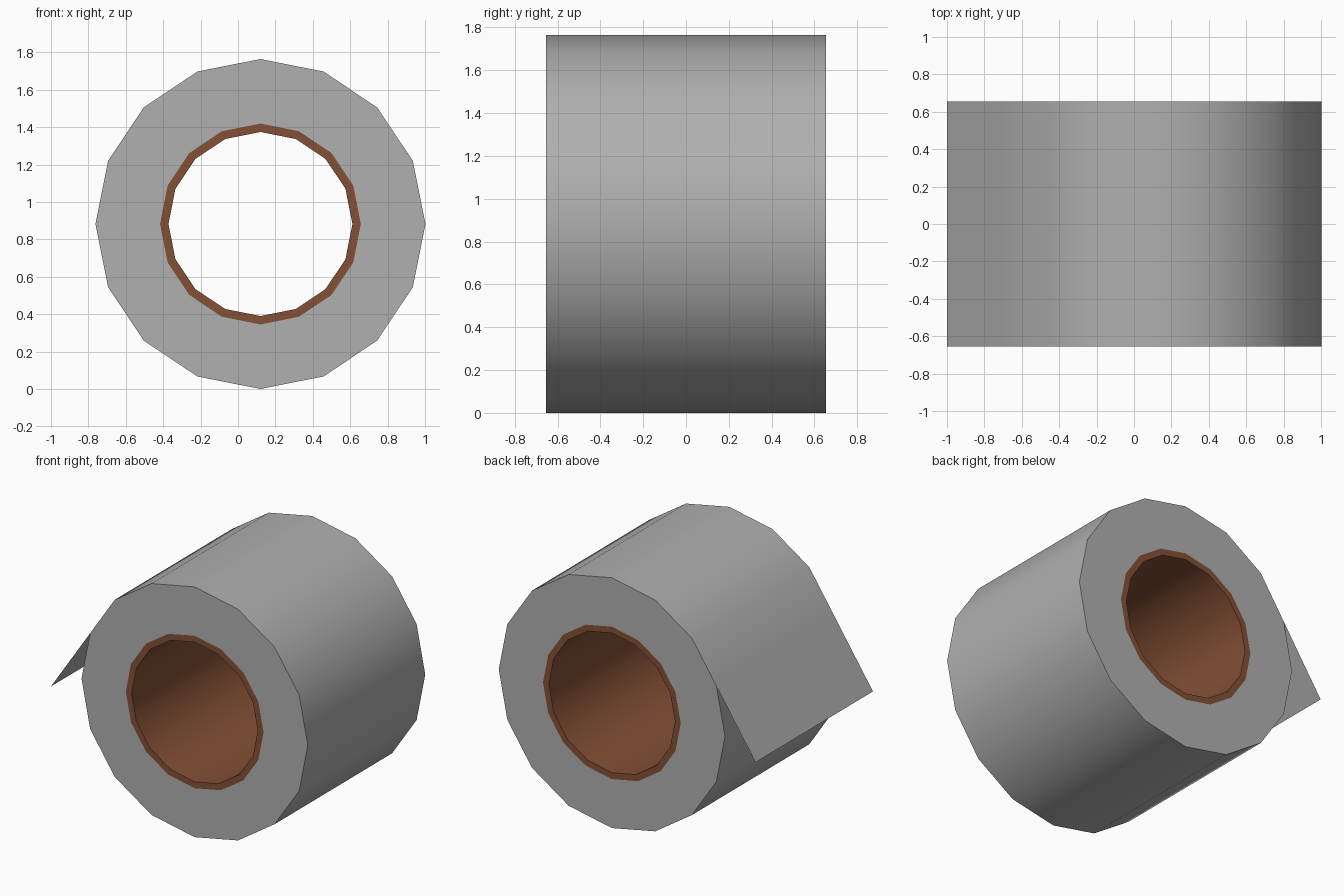
import bpy, bmesh, math

if "Cube" in bpy.data.objects:
    bpy.data.objects.remove(bpy.data.objects["Cube"])

CX, CZ = 0.12, 0.882         # roll axis
R_OUT, R_TUBE, R_HOLE = 0.882, 0.537, 0.492
HALF = 0.654                 # half width along y
SIDES = 16
STEP = 2 * math.pi / SIDES


def material(name, rgb):
    m = bpy.data.materials.new(name)
    m.diffuse_color = (*rgb, 1)
    m.use_nodes = True
    m.node_tree.nodes["Principled BSDF"].inputs["Base Color"].default_value = m.diffuse_color
    return m


paper = material("grey paper", (0.435, 0.435, 0.435))
card = material("brown cardboard", (0.23, 0.08, 0.035))


def ring(radius, first=0, count=SIDES):
    """Points of a polygon arc in the xz plane."""
    return [(CX + radius * math.cos((first + i) * STEP),
             CZ + radius * math.sin((first + i) * STEP)) for i in range(count)]


def add_strip(bm, profile, closed=False, flip=False):
    """Sweep a profile across the width of the roll."""
    pairs = [[bm.verts.new((x, y, z)) for y in (-HALF, HALF)] for x, z in profile]
    ends = pairs[1:] + pairs[:1] if closed else pairs[1:]
    for a, b in zip(pairs, ends):
        f = bm.faces.new((a[0], b[0], b[1], a[1]))
        if flip:
            f.normal_flip()


def add_caps(bm, r_outer, r_inner):
    """Flat ring on the front and on the back."""
    for y in (-HALF, HALF):
        o = [bm.verts.new((x, y, z)) for x, z in ring(r_outer)]
        i = [bm.verts.new((x, y, z)) for x, z in ring(r_inner)]
        for k in range(SIDES):
            n = (k + 1) % SIDES
            f = bm.faces.new((o[k], o[n], i[n], i[k]))
            f.normal_update()
            if f.normal.y * y < 0:
                f.normal_flip()


def finish(bm, name, mat):
    me = bpy.data.meshes.new(name)
    bm.to_mesh(me)
    bm.free()
    ob = bpy.data.objects.new(name, me)
    bpy.context.collection.objects.link(ob)
    me.materials.append(mat)
    bpy.ops.object.select_all(action='DESELECT')
    ob.select_set(True)
    bpy.context.view_layer.objects.active = ob
    bpy.ops.object.shade_smooth_by_angle(angle=math.radians(35))
    return ob


# Paper: one wrapped sheet whose last side runs on straight as a loose flap
bm = bmesh.new()
wrap = ring(R_OUT, 7, SIDES + 1)
(ax, az), (bx, bz) = wrap[-2], wrap[-1]
t = (-1 - ax) / (bx - ax)
flap_end = (-1, az + t * (bz - az))
add_strip(bm, wrap + [flap_end])
add_caps(bm, R_OUT, R_TUBE)
finish(bm, "paper_roll", paper)

# Cardboard tube: inner wall and flush end rims
bm = bmesh.new()
add_strip(bm, ring(R_HOLE), closed=True, flip=True)
add_caps(bm, R_TUBE, R_HOLE)
finish(bm, "cardboard_tube", card)
